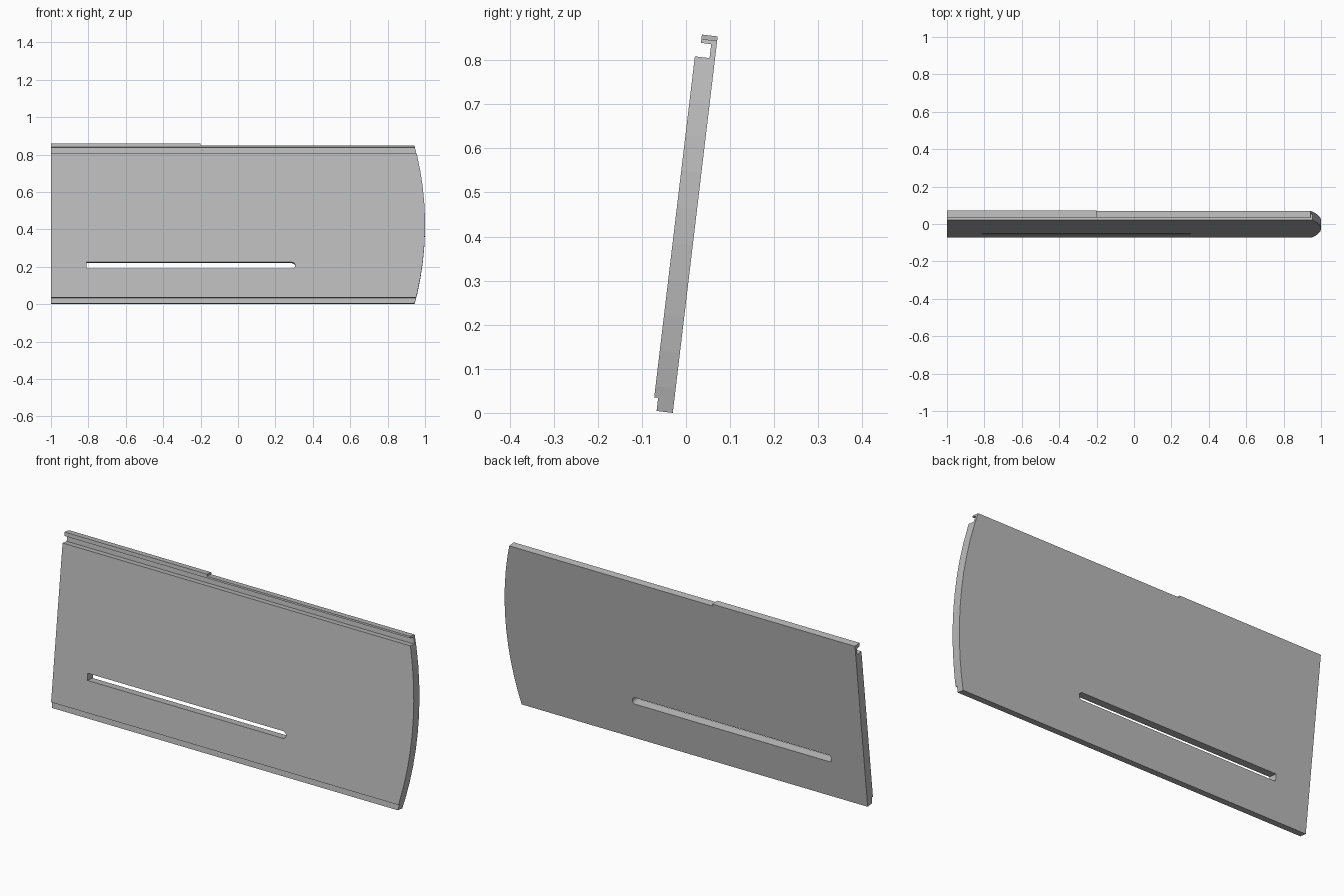
import bpy, bmesh
from math import sin, cos, pi, radians

cube = bpy.data.objects.get("Cube")
if cube:
    bpy.data.objects.remove(cube, do_unlink=True)

grey = bpy.data.materials.new("plain grey")
grey.use_nodes = True
grey.diffuse_color = (0.5, 0.5, 0.5, 1)
grey.node_tree.nodes["Principled BSDF"].inputs["Base Color"].default_value = (0.5, 0.5, 0.5, 1)


def prism(name, start, end):
    """Closed solid between two matching outlines."""
    bm = bmesh.new()
    a = [bm.verts.new(p) for p in start]
    b = [bm.verts.new(p) for p in end]
    bm.faces.new(a)
    bm.faces.new(b[::-1])
    for i in range(len(a)):
        j = (i + 1) % len(a)
        bm.faces.new((a[i], b[i], b[j], a[j]))
    bmesh.ops.recalc_face_normals(bm, faces=bm.faces)
    mesh = bpy.data.meshes.new(name)
    bm.to_mesh(mesh)
    bm.free()
    obj = bpy.data.objects.new(name, mesh)
    bpy.context.collection.objects.link(obj)
    mesh.materials.append(grey)
    return obj


def cutter(name, outline):
    """Prism running front to back through the panel."""
    return prism(name, [(x, -0.2, z) for x, z in outline],
                 [(x, 0.2, z) for x, z in outline])


# Panel: side profile as (distance forward, height) with bottom rebate and top hook
THICK, TOP = 0.046, 0.860
profile = [(0, 0), (0.037, 0), (0.037, 0.03), (THICK, 0.03), (THICK, 0.809),
           (0.0125, 0.809), (0.0125, 0.841), (0.036, 0.841), (0.036, TOP), (0, TOP)]
panel = prism("panel", [(-1, -u, v) for u, v in profile],
              [(1.02, -u, v) for u, v in profile])

# Bowed end
R, MID, SPAN, SEGS = 1.65, 0.424, 0.275, 11
arc = []
for i in range(SEGS + 1):
    t = SPAN * (2 * i / SEGS - 1)
    arc.append((1 - R + R * cos(t), MID + R * sin(t)))
end_cut = cutter("end_cutter", arc + [(1.2, arc[-1][1]), (1.2, arc[0][1])])

# Slot, square at one end and rounded at the other
r, slot_z = 0.0175, 0.203
slot = [(-0.81, slot_z + r), (-0.81, slot_z - r)]
for i in range(9):
    t = -pi / 2 + pi * i / 8
    slot.append((0.288 + r * cos(t), slot_z + r * sin(t)))
slot_cut = cutter("slot_cutter", slot)

# Lowered part of the top hook
hook_cut = cutter("hook_cutter", [(-0.2, 0.85), (1.3, 0.85), (1.3, 1), (-0.2, 1)])

bpy.context.view_layer.objects.active = panel
for c in (end_cut, slot_cut, hook_cut):
    c.hide_render = True
    mod = panel.modifiers.new(c.name, "BOOLEAN")
    mod.operation = "DIFFERENCE"
    mod.solver = "EXACT"
    mod.object = c
    bpy.ops.object.modifier_apply(modifier=mod.name)
    bpy.data.objects.remove(c, do_unlink=True)

# Lean the panel backwards
panel.rotation_euler.x = radians(-6.8)
panel.location.y = -0.03
